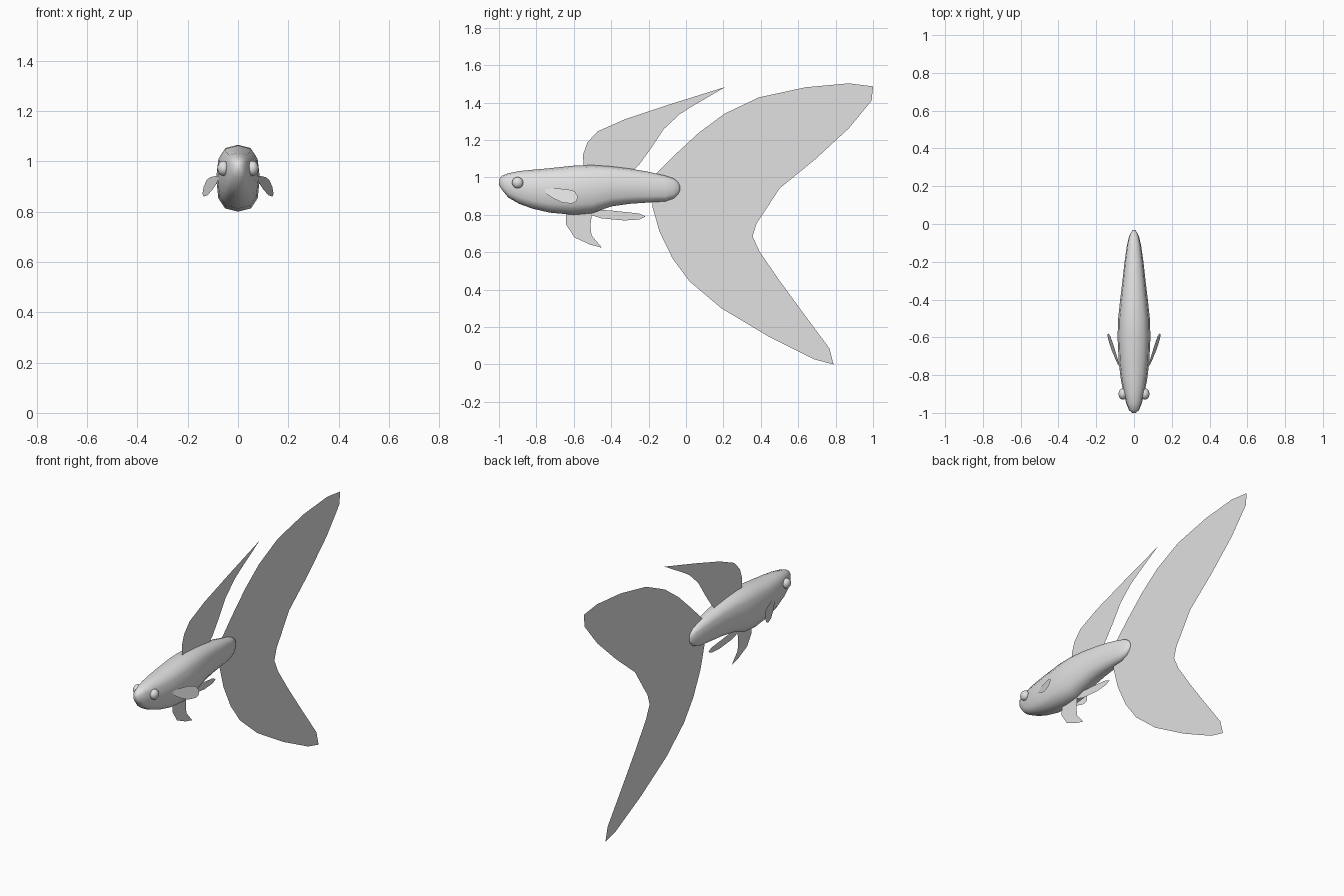
import bpy, bmesh, math

cube = bpy.data.objects.get("Cube")
if cube:
    bpy.data.objects.remove(cube, do_unlink=True)

GREY = (0.75, 0.75, 0.75, 1.0)
mat = bpy.data.materials.new("light_grey")
mat.use_nodes = True
mat.diffuse_color = GREY
mat.node_tree.nodes["Principled BSDF"].inputs["Base Color"].default_value = GREY


def finish(name, bm, smooth=True):
    me = bpy.data.meshes.new(name)
    bm.to_mesh(me)
    bm.free()
    me.materials.append(mat)
    for p in me.polygons:
        p.use_smooth = smooth
    ob = bpy.data.objects.new(name, me)
    bpy.context.collection.objects.link(ob)
    return ob


def sheet_fin(name, points):
    """Single-sheet flat fin from an outline of 3D points."""
    bm = bmesh.new()
    f = bm.faces.new([bm.verts.new(p) for p in points])
    f.normal_update()
    bmesh.ops.triangulate(bm, faces=[f])
    return finish(name, bm, False)


def centre_fin(name, outline):
    return sheet_fin(name, [(0, y, z) for y, z in outline])


# Body: rounded cross-sections lofted nose to tail (y, bottom, top, half width)
SECTIONS = [
    (-1.000, 0.960, 0.990, 0.010), (-0.985, 0.935, 1.008, 0.027),
    (-0.950, 0.892, 1.022, 0.041), (-0.890, 0.858, 1.034, 0.056),
    (-0.820, 0.833, 1.041, 0.070), (-0.730, 0.812, 1.049, 0.081),
    (-0.600, 0.800, 1.063, 0.087), (-0.500, 0.809, 1.066, 0.084),
    (-0.400, 0.845, 1.059, 0.073), (-0.300, 0.859, 1.047, 0.061),
    (-0.200, 0.866, 1.030, 0.050), (-0.110, 0.872, 1.009, 0.037),
    (-0.065, 0.888, 0.994, 0.026), (-0.042, 0.910, 0.975, 0.015),
    (-0.032, 0.930, 0.955, 0.006)]
SIDES = 12


def rounded(c, power=0.75):
    return math.copysign(abs(c) ** power, c) if abs(c) > 1e-6 else 0.0


bm = bmesh.new()
rings = []
for y, low, high, w in SECTIONS:
    mid, h = (low + high) / 2, (high - low) / 2
    rings.append([bm.verts.new((w * rounded(math.sin(a)), y,
                                mid + h * rounded(math.cos(a))))
                  for a in (2 * math.pi * i / SIDES for i in range(SIDES))])
for a, b in zip(rings, rings[1:]):
    for i in range(SIDES):
        j = (i + 1) % SIDES
        bm.faces.new((a[i], a[j], b[j], b[i]))
bm.faces.new(rings[0])
bm.faces.new(rings[-1])
bmesh.ops.recalc_face_normals(bm, faces=bm.faces)
finish("body", bm)

# Fins in the centre plane
centre_fin("tail_fin", [
    (-0.16, 1.02), (-0.06, 1.12), (0.07, 1.24), (0.205, 1.34),
    (0.39, 1.428), (0.64, 1.482), (0.87, 1.503), (1.0, 1.487),
    (0.992, 1.41), (0.87, 1.262), (0.69, 1.096), (0.50, 0.941),
    (0.42, 0.818), (0.377, 0.754), (0.356, 0.685), (0.393, 0.604),
    (0.495, 0.455), (0.628, 0.273), (0.767, 0.086), (0.789, 0.0),
    (0.687, 0.027), (0.441, 0.15), (0.19, 0.30), (0.019, 0.444),
    (-0.072, 0.567), (-0.142, 0.711), (-0.18, 0.845), (-0.18, 0.94)])
centre_fin("dorsal_fin", [
    (-0.548, 1.03), (-0.55, 1.123), (-0.527, 1.187), (-0.473, 1.246),
    (-0.329, 1.31), (-0.088, 1.39), (0.211, 1.484), (0.019, 1.372),
    (-0.035, 1.337), (-0.12, 1.257), (-0.184, 1.16), (-0.249, 1.07),
    (-0.29, 1.03)])
centre_fin("pelvic_fin", [
    (-0.64, 0.83), (-0.642, 0.749), (-0.596, 0.679), (-0.516, 0.642),
    (-0.449, 0.624), (-0.505, 0.69), (-0.511, 0.743), (-0.505, 0.79),
    (-0.51, 0.83)])
centre_fin("anal_fin", [
    (-0.51, 0.83), (-0.40, 0.823), (-0.25, 0.807), (-0.217, 0.791),
    (-0.25, 0.775), (-0.33, 0.77), (-0.452, 0.781), (-0.51, 0.80)])

# Paired eyes and swept-back side fins, leaning out at the bottom
SIDE_FIN = [(-0.755, 0.935), (-0.715, 0.942), (-0.64, 0.938), (-0.595, 0.926),
            (-0.578, 0.898), (-0.585, 0.872), (-0.61, 0.86), (-0.66, 0.865),
            (-0.71, 0.888), (-0.745, 0.912)]
for side, s in (("left", 1), ("right", -1)):
    bm = bmesh.new()
    bmesh.ops.create_uvsphere(bm, u_segments=16, v_segments=10, radius=0.03)
    bmesh.ops.scale(bm, vec=(0.8, 1, 1), verts=bm.verts)
    bmesh.ops.translate(bm, vec=(s * 0.058, -0.9, 0.972), verts=bm.verts)
    finish(side + "_eye", bm)

    sheet_fin(side + "_side_fin",
              [(s * (0.085 + 0.29 * (y + 0.755) - 0.25 * (z - 0.9)), y, z)
               for y, z in SIDE_FIN])
